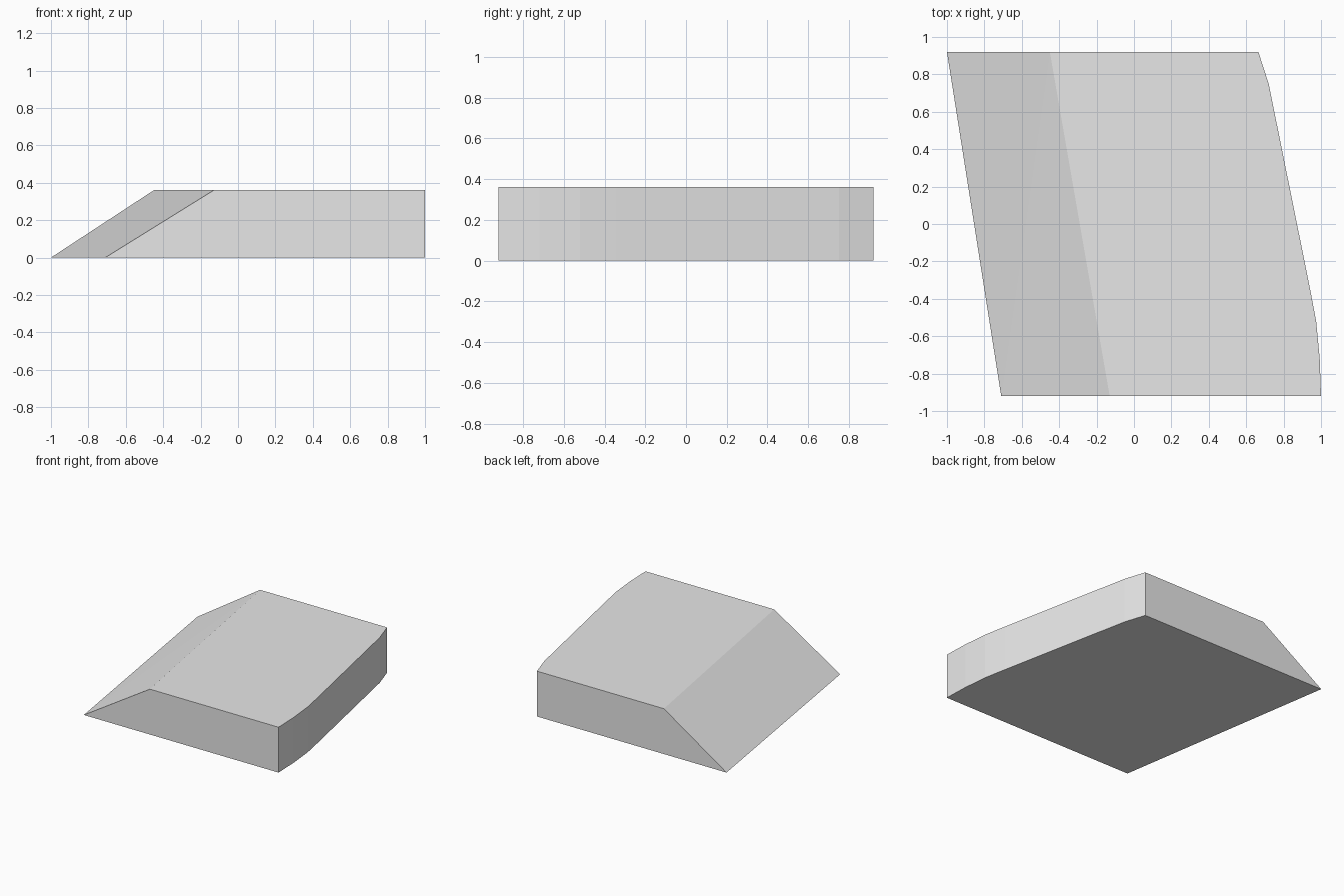
import bpy
import bmesh

cube = bpy.data.objects.get("Cube")
if cube:
    bpy.data.objects.remove(cube, do_unlink=True)

grey = bpy.data.materials.new("light_grey")
grey.use_nodes = True
colour = (0.8, 0.8, 0.8, 1)
grey.diffuse_color = colour
grey.node_tree.nodes["Principled BSDF"].inputs["Base Color"].default_value = colour

HEIGHT = 0.36
DEPTH = 0.92

# Curved right wall, from front to back, shared by the base and the top
wall = [(1, -DEPTH), (0.993, -0.72), (0.974, -0.52), (0.94, -0.34),
        (0.72, 0.75), (0.665, DEPTH)]
# Left edge of each level, from back to front; the gap makes the ramp
base_left = [(-1, DEPTH), (-0.71, -DEPTH)]
top_left = [(-0.45, DEPTH), (-0.13, -DEPTH)]

bm = bmesh.new()
base = [bm.verts.new((x, y, 0)) for x, y in wall + base_left]
top = [bm.verts.new((x, y, HEIGHT)) for x, y in wall + top_left]
bm.faces.new(base[::-1])
bm.faces.new(top)

# Walls around the outline, with the slightly twisted ramp split in two
count = len(base)
for i in range(count):
    j = (i + 1) % count
    if i == len(wall):
        bm.faces.new((base[i], base[j], top[i]))
        bm.faces.new((base[j], top[j], top[i]))
    else:
        bm.faces.new((base[i], base[j], top[j], top[i]))
bmesh.ops.recalc_face_normals(bm, faces=bm.faces)

mesh = bpy.data.meshes.new("ramp_block")
bm.to_mesh(mesh)
bm.free()
mesh.materials.append(grey)
block = bpy.data.objects.new("ramp_block", mesh)
bpy.context.collection.objects.link(block)
